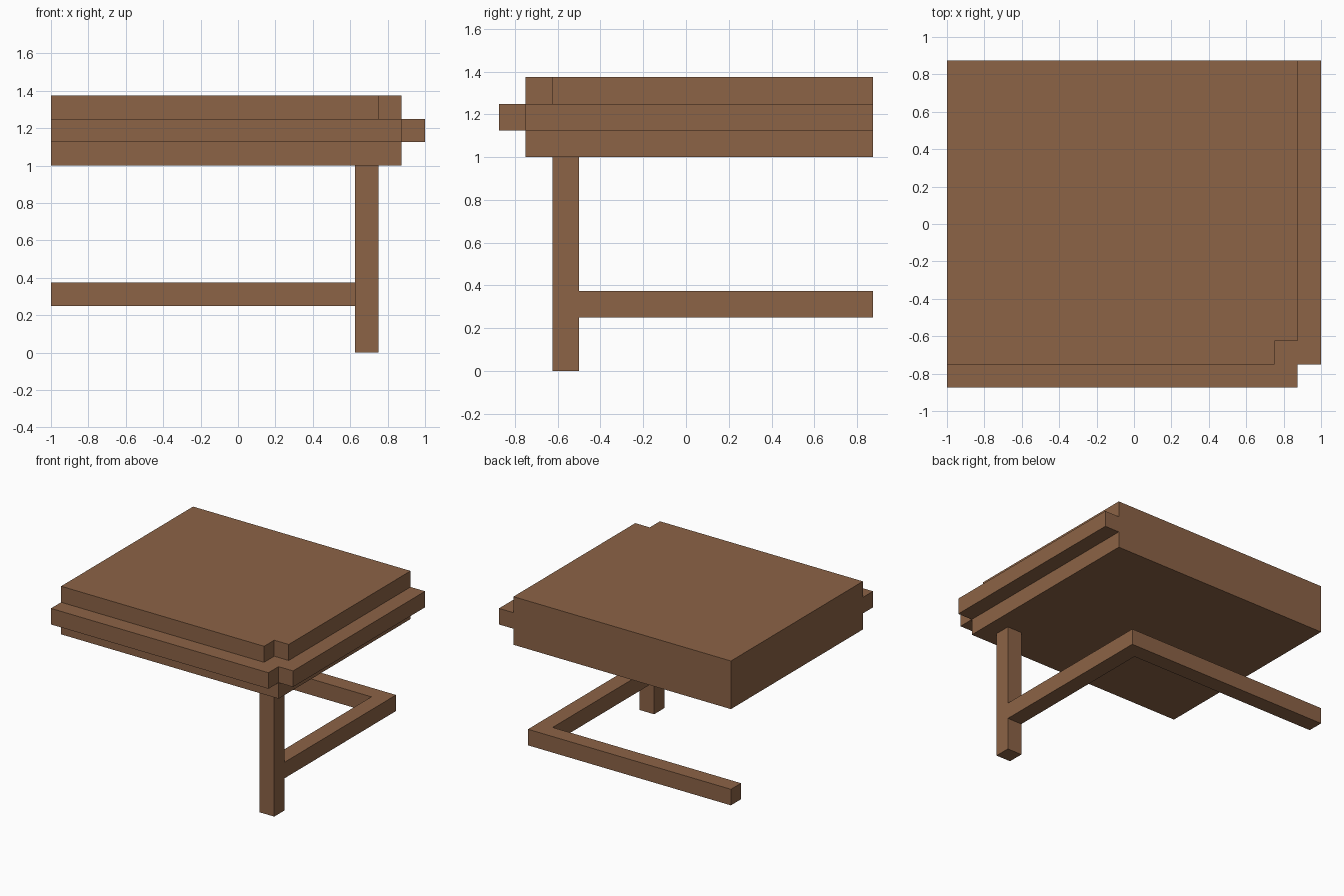
import bpy
import bmesh

if "Cube" in bpy.data.objects:
    bpy.data.objects.remove(bpy.data.objects["Cube"])

wood = bpy.data.materials.new("brown wood")
wood.diffuse_color = (0.262, 0.125, 0.061, 1.0)
wood.use_nodes = True
wood.node_tree.nodes["Principled BSDF"].inputs["Base Color"].default_value = wood.diffuse_color


def slab(name, outline, z0, z1):
    """Extrude a counter-clockwise floor outline from z0 up to z1."""
    bm = bmesh.new()
    base = bm.faces.new([bm.verts.new((x, y, z0)) for x, y in outline])
    top = bmesh.ops.extrude_face_region(bm, geom=[base], use_keep_orig=True)
    for v in top["geom"]:
        if isinstance(v, bmesh.types.BMVert):
            v.co.z = z1
    bmesh.ops.recalc_face_normals(bm, faces=bm.faces)
    mesh = bpy.data.meshes.new(name)
    bm.to_mesh(mesh)
    bm.free()
    mesh.materials.append(wood)
    obj = bpy.data.objects.new(name, mesh)
    bpy.context.collection.objects.link(obj)
    return obj


def rect(x0, x1, y0, y1):
    return [(x0, y0), (x1, y0), (x1, y1), (x0, y1)]


def notched(x1, y0, n=0.125):
    """Rectangle to the back left limits with its front right corner cut out."""
    return [(-1, y0), (x1 - n, y0), (x1 - n, y0 + n), (x1, y0 + n),
            (x1, 0.875), (-1, 0.875)]


# Table top: plain lower board, overhanging middle board, notched upper board
slab("lower_board", rect(-1, 0.875, -0.75, 0.875), 1.0, 1.125)
slab("middle_board", notched(1.0, -0.875), 1.125, 1.25)
slab("upper_board", notched(0.875, -0.75), 1.25, 1.375)

# Single front right leg
slab("leg", rect(0.625, 0.75, -0.625, -0.5), 0.0, 1.0)

# L-shaped stretcher: back from the leg, then left along the rear edge
slab("stretcher", [(0.625, -0.5), (0.75, -0.5), (0.75, 0.875),
                   (-1, 0.875), (-1, 0.75), (0.625, 0.75)], 0.25, 0.375)
